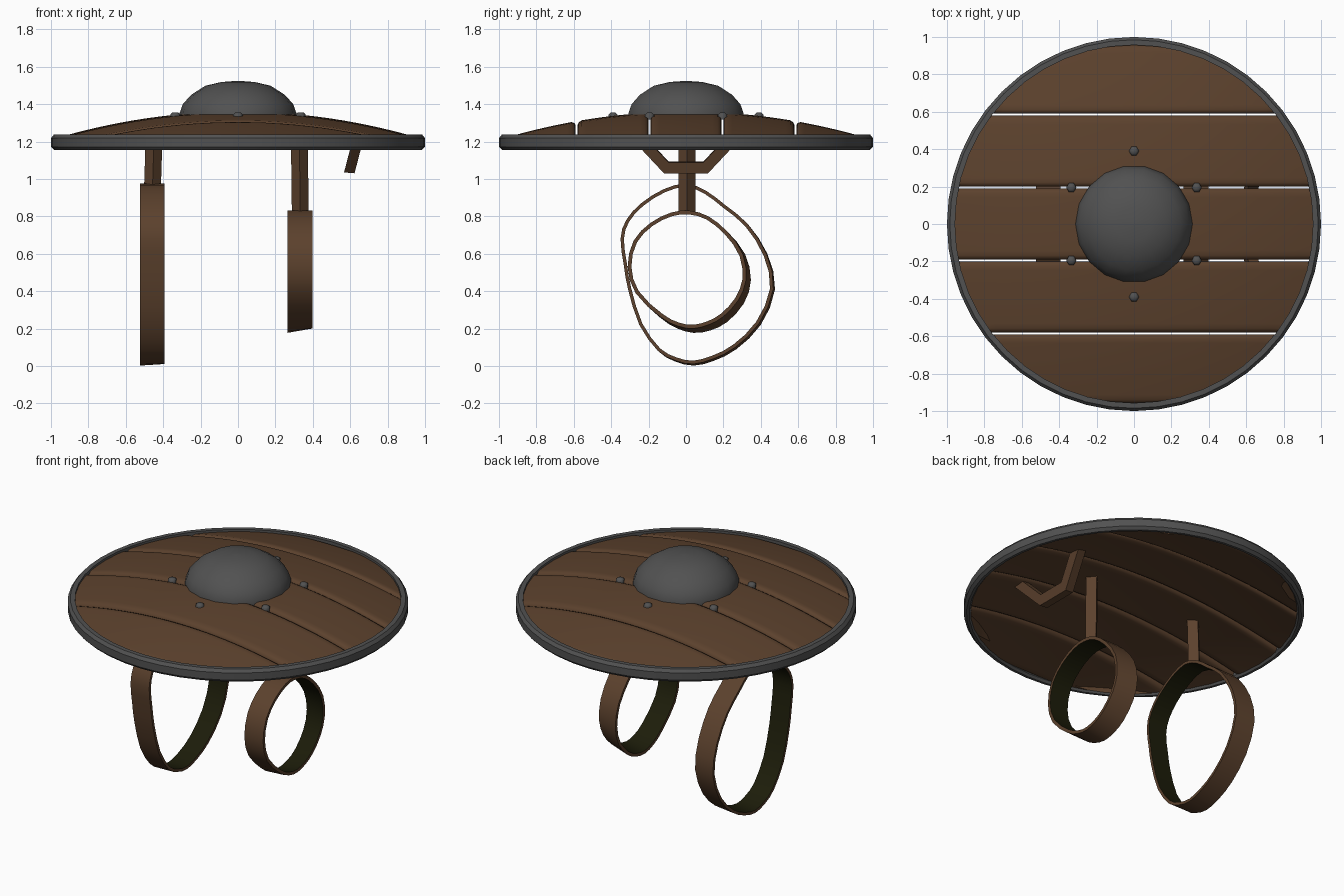
import bpy, bmesh, math
from mathutils import Vector

if "Cube" in bpy.data.objects:
    bpy.data.objects.remove(bpy.data.objects["Cube"])


def mat(name, col):
    m = bpy.data.materials.new(name)
    m.diffuse_color = (*col, 1)
    m.use_nodes = True
    m.node_tree.nodes["Principled BSDF"].inputs["Base Color"].default_value = m.diffuse_color
    return m


BROWN = mat("brown_wood", (0.106, 0.053, 0.026))
METAL = mat("dark_metal", (0.083, 0.083, 0.083))
LINING = mat("olive_lining", (0.012, 0.012, 0.003))


def make(name, verts, faces, mats, smooth=35):
    me = bpy.data.meshes.new(name)
    bm = bmesh.new()
    vs = [bm.verts.new(v) for v in verts]
    for f in faces:
        bm.faces.new([vs[i] for i in f])
    bmesh.ops.recalc_face_normals(bm, faces=bm.faces)
    bm.to_mesh(me)
    bm.free()
    ob = bpy.data.objects.new(name, me)
    bpy.context.collection.objects.link(ob)
    for m in mats:
        me.materials.append(m)
    if smooth:
        bpy.ops.object.select_all(action='DESELECT')
        ob.select_set(True)
        bpy.context.view_layer.objects.active = ob
        bpy.ops.object.shade_smooth_by_angle(angle=math.radians(smooth))
    return ob


def skin(rings, close=False):
    """Quads between successive closed rings; caps the ends unless closed."""
    n, m = len(rings[0]), len(rings)
    verts = [v for r in rings for v in r]
    faces = []
    for i in range(m if close else m - 1):
        a, b = i * n, ((i + 1) % m) * n
        faces += [(a + j, a + (j + 1) % n, b + (j + 1) % n, b + j) for j in range(n)]
    if not close:
        faces += [tuple(range(n)), tuple(range((m - 1) * n, m * n))]
    return verts, faces


def lathe(name, profile, seg, mats, smooth=35, at=(0, 0), close=True):
    rings = [[(at[0] + r * math.cos(2 * math.pi * k / seg),
               at[1] + r * math.sin(2 * math.pi * k / seg), z) for k in range(seg)]
             for r, z in profile]
    return make(name, *skin(rings, close), mats, smooth)


def top(x, y):
    return 1.36 - 0.15 * (x * x + y * y)


def under(x, y):
    return 1.278 - 0.12 * (x * x + y * y)


# domed planks, each cut to the round outline, with rounded long edges
R, N = 0.975, 24
bounds = [-0.965, -0.585, -0.195, 0.195, 0.585, 0.965]
for p in range(5):
    y0, y1 = bounds[p] + 0.005, bounds[p + 1] - 0.005
    ys = [y0, y0 + 0.006, y0 + 0.022] + [y0 + (y1 - y0) * k / 8 for k in range(1, 8)]
    ys += [y1 - 0.022, y1 - 0.006, y1]
    drop = [0.022, 0.008] + [0] * (len(ys) - 4) + [0.008, 0.022]
    prof = list(zip(ys, drop))
    rings = []
    for i in range(N + 1):
        u = -1 + 2 * i / N
        ring = []
        for y, d in prof:
            x = u * math.sqrt(R * R - y * y)
            ring.append((x, y, top(x, y) - d))
        for y, d in prof[::-1]:
            x = u * math.sqrt(R * R - y * y)
            ring.append((x, y, under(x, y) + d))
        rings.append(ring)
    make(f"plank_{p + 1}", *skin(rings), [BROWN], 62)

# metal rim
lathe("rim", [(0.957, 1.17), (0.968, 1.155), (0.984, 1.155), (1.0, 1.172), (1.0, 1.218),
              (0.985, 1.237), (0.957, 1.237)], 48, [METAL], 30)

# central boss
lathe("boss", [(0.313, 1.325), (0.313, 1.35), (0.295, 1.4), (0.25, 1.45), (0.175, 1.498),
               (0.09, 1.518), (0.01, 1.524)], 18, [METAL], 40, close=False)

# bolts around the boss
for k, (x, y) in enumerate([(0, 0.39), (0, -0.39), (0.335, 0.195), (-0.335, 0.195),
                            (0.335, -0.195), (-0.335, -0.195)]):
    z = top(x, y)
    lathe(f"bolt_{k + 1}", [(0.027, z - 0.02), (0.027, z + 0.006), (0.016, z + 0.017)],
          6, [METAL], 60, (x, y), False)


def smooth_loop(pts):
    """Closed curve through the points, with one extra point per span."""
    out, n = [], len(pts)
    for i in range(n):
        a, b, c, d = (Vector(pts[(i + k) % n]) for k in (-1, 0, 1, 2))
        out += [b, (b + c) * 0.5625 - (a + d) * 0.0625]
    return out


def strap(name, pts, x0, x1, thick, tilt):
    loop = smooth_loop(pts)
    n = len(loop)
    lean = Vector((0.7, -0.7))
    rings = []
    for i, p in enumerate(loop):
        t = (loop[(i + 1) % n] - loop[i - 1]).normalized()
        nrm = Vector((t.y, -t.x))
        q = p - nrm * tilt * max(0, nrm.dot(lean))   # far edge pulled in low down
        pi, qi = p - nrm * thick, q - nrm * thick
        rings.append([(x0, *p), (x1, *q), (x1, *qi), (x0, *pi)])
    ob = make(name, *skin(rings, True), [BROWN, LINING])
    # lining on the faces that look into the loop
    c = sum(loop, Vector((0, 0))) / n
    for f in ob.data.polygons:
        d = Vector((f.center.y, f.center.z)) - c
        inward = Vector((f.normal.y, f.normal.z)).dot(d.normalized())
        if abs(f.normal.x) < 0.6 and inward < -0.3:
            f.material_index = 1


# large arm strap and small arm strap (y, z outlines)
strap("large_strap", [(0, 0.975), (-0.12, 0.945), (-0.24, 0.87), (-0.32, 0.78), (-0.35, 0.68),
                      (-0.333, 0.54), (-0.31, 0.41), (-0.25, 0.22), (-0.15, 0.08), (-0.06, 0.025),
                      (0.04, 0.002), (0.15, 0.028), (0.27, 0.09), (0.40, 0.22), (0.476, 0.41),
                      (0.435, 0.60), (0.33, 0.76), (0.21, 0.86), (0.11, 0.935)],
      -0.525, -0.392, 0.018, 0.012)
strap("small_strap", [(0.02, 0.83), (-0.08, 0.82), (-0.19, 0.765), (-0.28, 0.67), (-0.312, 0.53),
                      (-0.27, 0.39), (-0.14, 0.26), (-0.05, 0.202), (0.04, 0.177), (0.13, 0.19),
                      (0.22, 0.235), (0.31, 0.335), (0.347, 0.46), (0.315, 0.6), (0.22, 0.72),
                      (0.12, 0.8)], 0.264, 0.398, 0.02, 0.036)


# diamond-section stems that hang the straps from the planks
def stem(name, xb, xt, z0, z1):
    h = 0.045
    rings = [[(x + sx * h, 0.005 + sy * h, z) for sx, sy in ((-1, 0), (0, -1), (1, 0), (0, 1))]
             for x, z in ((xb, z0), (xt, z1))]
    make(name, *skin(rings), [BROWN], 0)


stem("large_strap_stem", -0.457, -0.447, 0.96, 1.28)
stem("small_strap_stem", 0.333, 0.327, 0.815, 1.29)

# bent grip under the planks, leaning with the dome
outer = [(-0.31, 1.235), (-0.118, 1.03), (0.118, 1.03), (0.31, 1.235)]
inner = [(-0.238, 1.243), (-0.093, 1.088), (0.093, 1.088), (0.238, 1.243)]
rings = []
for (yo, zo), (yi, zi) in zip(outer, inner):
    xo, xi = 0.595 + 0.26 * (zo - 1.03), 0.595 + 0.26 * (zi - 1.03)
    rings.append([(xo - 0.028, yo, zo + 0.005), (xo + 0.028, yo, zo),
                  (xi + 0.028, yi, zi), (xi - 0.028, yi, zi + 0.005)])
make("grip", *skin(rings), [BROWN], 0)
